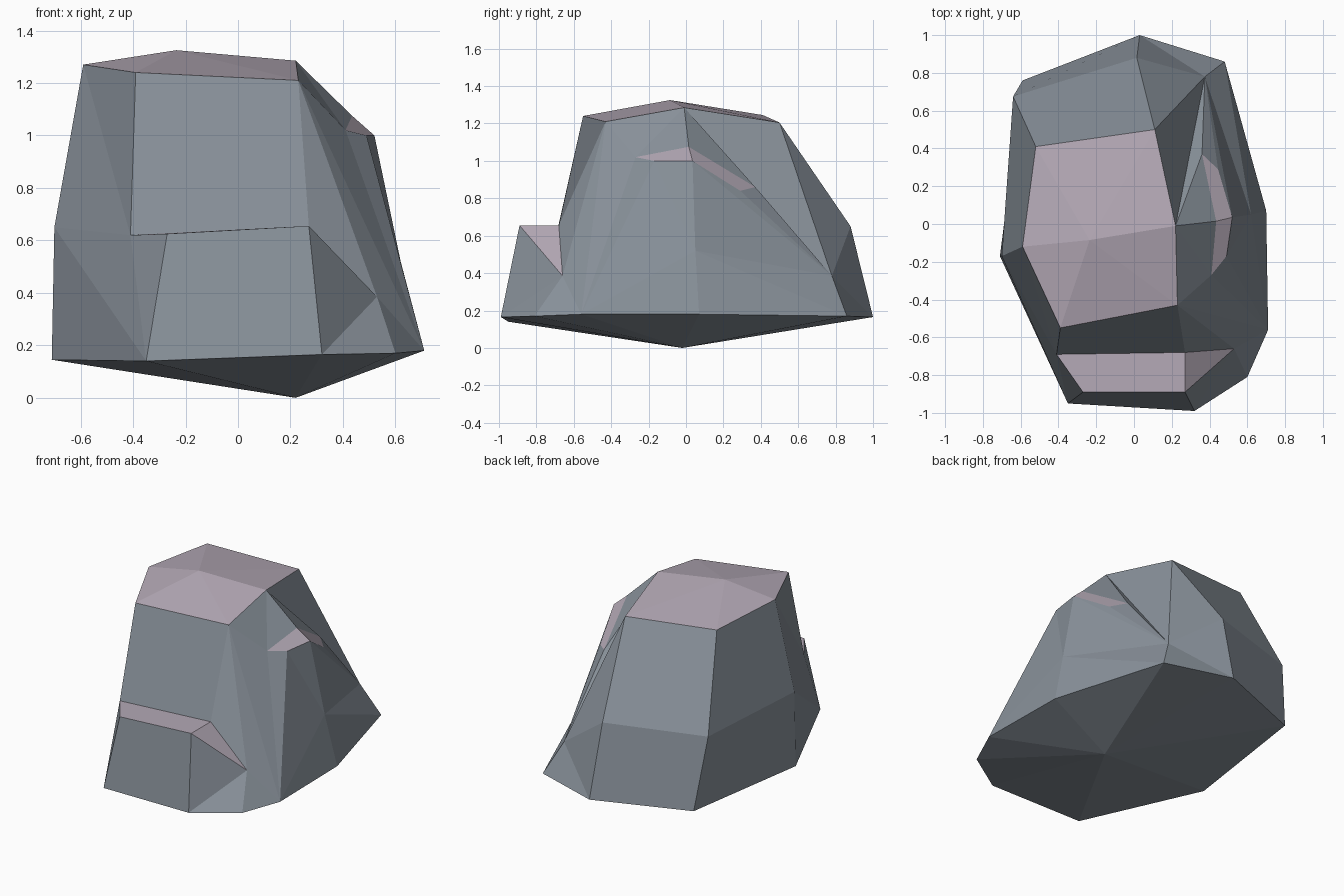
import bpy, bmesh

if "Cube" in bpy.data.objects:
    bpy.data.objects.remove(bpy.data.objects["Cube"])


def material(name, color):
    m = bpy.data.materials.new(name)
    m.diffuse_color = (*color, 1)
    m.use_nodes = True
    m.node_tree.nodes["Principled BSDF"].inputs["Base Color"].default_value = m.diffuse_color
    return m


bm = bmesh.new()


def points(*coords):
    return [bm.verts.new(c) for c in coords]


def face(*verts, mat=0):
    bm.faces.new(verts).material_index = mat


def fan(hub, rim, closed=False, mat=0):
    """Triangles from a hub to each consecutive pair of rim points."""
    ends = rim[1:] + rim[:1] if closed else rim[1:]
    for a, b in zip(rim, ends):
        face(hub, a, b, mat=mat)


def wall(upper, lower):
    """Quads between two rows of points."""
    for i in range(len(upper) - 1):
        face(upper[i], upper[i + 1], lower[i + 1], lower[i])


# Crown outline, anticlockwise from the left rear, and its peak
crown = points((-.52, .41, 1.245), (-.59, -.12, 1.27), (-.39, -.55, 1.24),
               (.23, -.43, 1.21), (.22, -.01, 1.285), (.11, .50, 1.205))
t_rear_l, t_left, t_front_l, t_front_r, t_right, t_rear_r = crown
peak, = points((-.235, -.085, 1.325))

# Widest outline near the ground, clockwise from the back
base = points((.03, 1, .165), (.48, .86, .17), (.70, .07, .18), (.71, -.56, .18),
              (.60, -.81, .17), (.32, -.99, .165), (-.35, -.95, .14),
              (-.71, -.17, .145), (-.59, .76, .16))
b_back, b_rear_r, b_right, b_side, b_corner, b_front_r, b_front_l, b_left, b_rear_l = base
bottom, = points((.22, -.02, 0))

# Mid-height corners
m_left, m_rear_l, m_back = points((-.70, -.17, .65), (-.64, .675, .65), (.015, .88, .65))
rear_hub, bulge = points((.375, .78, .385), (.62, .05, .52))

# Front ledge: back edge, front edge and low right end
l_back_l, l_back_r, l_front_r, l_front_l, l_end = points(
    (-.41, -.69, .62), (.27, -.68, .655), (.27, -.89, .655), (-.27, -.89, .625),
    (.53, -.66, .385))

# Narrow shelf on the right side: inner edge then outer edge
n_in, n_out = (points((.41, -.27, 1.02), (.435, .015, 1.075), (.36, .37, .86)),
               points((.49, -.17, 1.0), (.52, .035, 1.0), (.445, .29, .84)))

# Pale top surfaces
fan(peak, crown, closed=True, mat=1)
face(l_back_l, l_front_l, l_front_r, l_back_r, mat=1)
face(l_back_r, l_front_r, l_end, mat=1)
for i in range(2):
    face(n_in[i], n_in[i + 1], n_out[i + 1], n_out[i], mat=1)

# Underside
fan(bottom, base, closed=True)

# Left and rear walls
wall([t_left, t_rear_l, t_rear_r], [m_left, m_rear_l, m_back])
wall([m_left, m_rear_l, m_back], [b_left, b_rear_l, b_back])
fan(l_back_l, [t_front_l, t_left, m_left, b_front_l, l_front_l])
face(m_left, b_left, b_front_l)

# Front wall and ledge face
face(t_front_l, l_back_l, l_back_r, t_front_r)
face(t_front_r, l_back_r, l_end)
face(l_front_l, b_front_l, b_front_r, l_front_r)
fan(l_end, [l_front_r, b_front_r, b_corner])

# Right wall
fan(rear_hub, [t_right, t_rear_r, m_back, b_back, b_rear_r, bulge,
               n_out[1], n_out[2], n_in[2]], closed=True)
fan(t_right, [t_front_r] + n_in)
fan(b_side, [b_right, bulge, n_out[0], n_in[0], t_front_r, l_end, b_corner])
face(n_out[0], n_out[1], bulge)
face(bulge, b_rear_r, b_right)

bmesh.ops.recalc_face_normals(bm, faces=bm.faces[:])
mesh = bpy.data.meshes.new("boulder")
bm.to_mesh(mesh)
bm.free()
mesh.materials.append(material("grey stone", (.25, .285, .325)))
mesh.materials.append(material("pale mauve stone", (.46, .40, .47)))
boulder = bpy.data.objects.new("boulder", mesh)
bpy.context.collection.objects.link(boulder)
